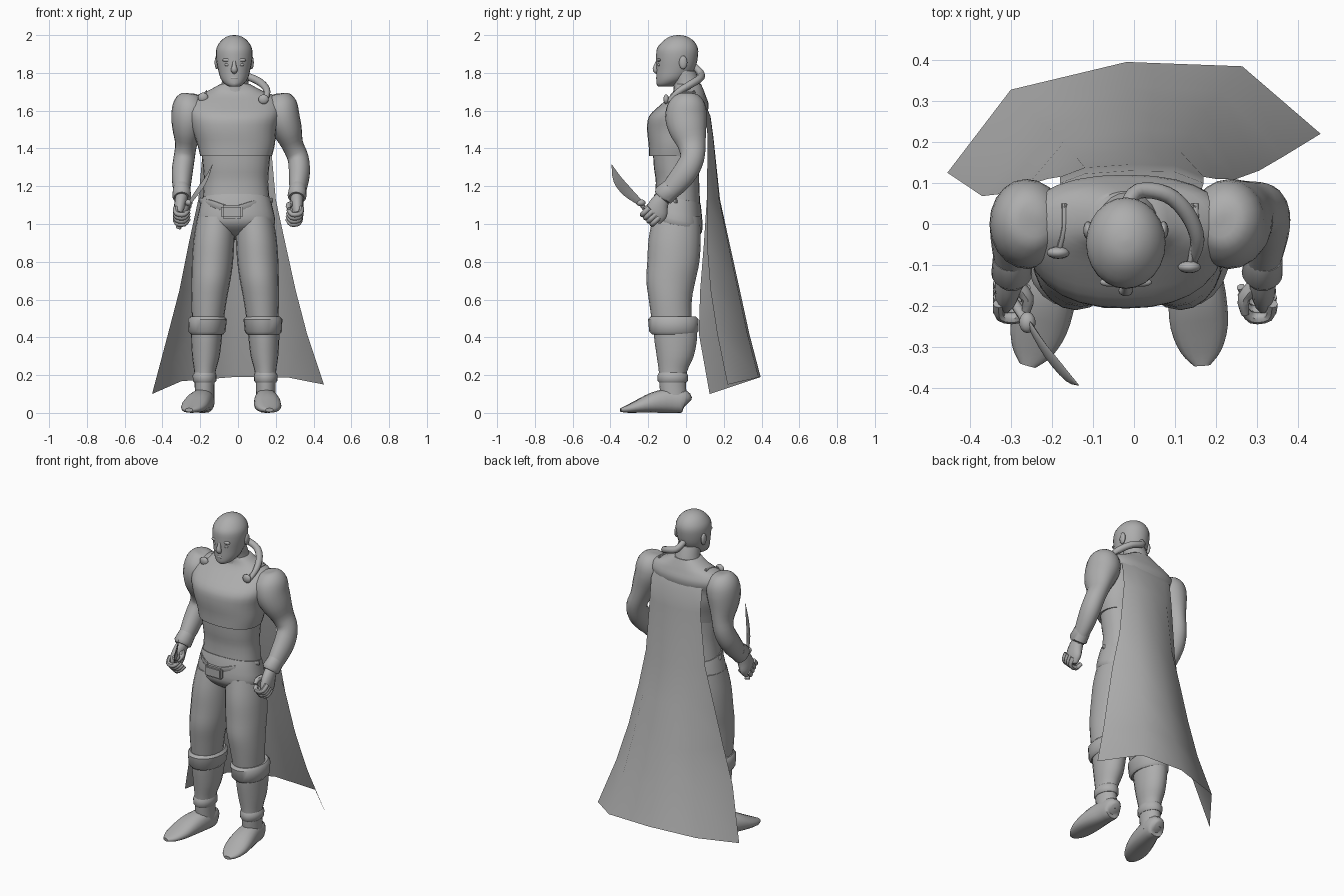
import bpy
import bmesh
import math
from mathutils import Vector

default = bpy.data.objects.get("Cube")
if default:
    bpy.data.objects.remove(default, do_unlink=True)

UNIT = .01       # all coordinates below are in hundredths
MID = -1.5       # x of the body's centre line
parts = []

grey = bpy.data.materials.new("plain grey")
grey.use_nodes = True
shade = (.42, .42, .42, 1)
grey.diffuse_color = shade
grey.node_tree.nodes["Principled BSDF"].inputs["Base Color"].default_value = shade


def finish(name, bm, closed=True):
    """Turn a bmesh into a named, coloured object."""
    if closed:
        bmesh.ops.recalc_face_normals(bm, faces=bm.faces)
    mesh = bpy.data.meshes.new(name)
    bm.to_mesh(mesh)
    bm.free()
    mesh.materials.append(grey)
    obj = bpy.data.objects.new(name, mesh)
    bpy.context.collection.objects.link(obj)
    parts.append(obj)
    return obj


def resample(stations, steps):
    """Catmull-Rom curve through stations of x, y, z and two radii."""
    pts = [Vector(s) * UNIT for s in stations]
    out = []
    for i in range(len(pts) - 1):
        a, b, c = pts[max(i - 1, 0)], pts[i], pts[i + 1]
        d = pts[min(i + 2, len(pts) - 1)]
        for k in range(steps):
            t = k / steps
            out.append(b + (c - a) * (t / 2)
                       + (a * 2 - b * 5 + c * 4 - d) * (t * t / 2)
                       + (b * 3 - a - c * 3 + d) * (t ** 3 / 2))
    return out + [pts[-1]]


def loft(name, stations, sides=20, steps=3, level=False, square=2, tilt=0):
    """Skin elliptical rings along a path; level keeps the rings horizontal."""
    rings = resample(stations, steps)
    spots = [Vector(r[:3]) for r in rings]
    bm = bmesh.new()
    loops, u = [], None
    for i, r in enumerate(rings):
        t = (spots[min(i + 1, len(spots) - 1)] - spots[max(i - 1, 0)]).normalized()
        if level:
            t = Vector((0, -tilt, 1)).normalized()
        if u is None:
            u = Vector((1, 0, 0)) if abs(t.x) < .9 else Vector((0, 0, 1))
        u = (u - t * u.dot(t)).normalized()
        v = t.cross(u)
        loop = []
        for k in range(sides):
            ang = math.tau * k / sides
            ca, sa = math.cos(ang), math.sin(ang)
            ca = math.copysign(abs(ca) ** (2 / square), ca)
            sa = math.copysign(abs(sa) ** (2 / square), sa)
            co = spots[i] + u * ca * max(r[3], .001) + v * sa * max(r[4], .001)
            co.z = max(co.z, 0)
            loop.append(bm.verts.new(co))
        loops.append(loop)
    for lo, hi in zip(loops, loops[1:]):
        for k in range(sides):
            n = (k + 1) % sides
            bm.faces.new((lo[k], lo[n], hi[n], hi[k]))
    bm.faces.new(loops[0])
    bm.faces.new(loops[-1])
    return finish(name, bm)


def ball(name, centre, radii):
    bm = bmesh.new()
    bmesh.ops.create_uvsphere(bm, u_segments=14, v_segments=8, radius=UNIT)
    bmesh.ops.scale(bm, vec=radii, verts=bm.verts)
    bmesh.ops.translate(bm, vec=Vector(centre) * UNIT, verts=bm.verts)
    return finish(name, bm)


def column(name, rows, **options):
    """Upright loft from rows of z, x, y and two radii."""
    return loft(name, [(x, y, z, a, b) for z, x, y, a, b in rows], level=True, **options)


# Torso: shirt with a hem, bare waist, trousers
column("shirt", [(136, -1, -6, 19, 13.5), (142, -1, -5.5, 20.5, 14.3),
                 (150, -2, -5, 22.3, 15.6), (157, -2, -4.3, 24, 15.3),
                 (163, -2, -.8, 25, 12.8), (167.5, MID, 1, 21.5, 9.6),
                 (170.5, MID, 1.5, 14.5, 8), (174, MID, 1, 8, 7)],
       sides=28, square=2.3)
column("waist", [(138, -1, -5, 18.3, 12.5), (130, -1, -5, 17.5, 12),
                 (122, -1, -4.5, 17, 11.5), (110, -1, -4.5, 18, 12)],
       sides=28, square=2.3)
column("trouser_seat", [(113.5, -1, -4.5, 18.1, 12.4), (108, -1, -4.8, 19.5, 13.4),
                        (100, -1, -5, 20.6, 14), (96, MID, -5, 16, 12),
                        (93, MID, -5, 7, 7)], sides=28, square=2.3, tilt=-.2)
column("neck", [(168, MID, 1, 9, 8), (174, MID, .5, 7.2, 7.2),
                (181, MID, -2, 6.8, 7)])

# Belt dipping to a softened plate at the front
loft("belt", [(-20, -5, 112.5, .7, 1.5), (-14, -15, 110.5, .8, 2.2), (-3, -18, 107, .8, 2.8),
              (9, -15.5, 110.5, .8, 2.2), (18, -5, 112.5, .7, 1.5)], sides=10, steps=4)
bm = bmesh.new()
bmesh.ops.create_cube(bm, size=UNIT)
bmesh.ops.scale(bm, vec=(11.5, 5, 7), verts=bm.verts)
bmesh.ops.bevel(bm, geom=bm.edges[:], offset=UNIT, segments=2, affect='EDGES')
bmesh.ops.translate(bm, vec=Vector((-3.2, -18, 106.5)) * UNIT, verts=bm.verts)
finish("belt_plate", bm)

# Head and face
column("head", [(172.7, -2, -11, 2.5, 3.5), (174, -2, -10, 4.8, 5.5),
                (177, -2, -7.5, 7.2, 8.2), (182, -2, -5.5, 8.6, 10.2),
                (188, -2, -4.8, 9.6, 11), (193, -2, -4.5, 9.4, 10.8),
                (197, -2, -4, 7, 8), (199.3, -2, -4, 3.7, 4.3),
                (200, -2, -4, .5, .5)], sides=24)
loft("nose", [(-2, -14.5, 187, .8, 1), (-2, -15.8, 184, 1.1, 1.2),
              (-2, -16.2, 181.5, 1.8, 1.5), (-2, -15, 180, 1, .8)], sides=10)
ball("lips", (-2, -14.7, 177.3), (2.6, 1.2, 1))
ball("chin", (-2, -13.7, 174.5), (2.4, 1.9, 1.6))
for s, side in ((-1, "right"), (1, "left")):
    ball(side + "_eye", (-2 + s * 3.7, -14.3, 184.3), (1.5, .8, .8))
    ball(side + "_brow", (-2 + s * 3.6, -14.2, 186.8), (2.8, 1.1, 1))
    ball(side + "_ear", (-2 + s * 9.2, -1.5, 185.5), (1.2, 2.2, 3.6))

# Braid hanging over the left shoulder
loft("braid", [(-2, 4, 184, 1.7, 1.7), (1, 8, 179.5, 1.9, 1.9), (8, 7.2, 177, 2, 2),
               (13, 2.5, 174, 2, 2), (15.5, -4, 170, 1.7, 1.7),
               (14, -10, 164, 1, 1)], sides=12, steps=4)


def leg(side, s, splay):
    """Thigh, boot, cuffs and foot of one leg."""
    def put(rows):
        return [(z, MID + s * x, y, a, b) for z, x, y, a, b in rows]
    column(side + "_thigh", put([(104, 10, -5, 10, 12.5), (92, 11.2, -6, 10.8, 13.8),
                                 (80, 12, -6.7, 10.9, 13.8), (70, 12.8, -8, 10.3, 13),
                                 (60, 13.8, -8.3, 9.4, 11.4), (48, 14.5, -7.5, 8.3, 10.5)]))
    column(side + "_boot", put([(48, 15, -6, 8.6, 11.3), (40, 15.2, -5.5, 8.2, 11.4),
                                (30, 15.5, -5.7, 7.3, 9.8), (22, 16, -6.9, 5.7, 7.5),
                                (14, 16.2, -7, 5.2, 7), (5, 16.2, -6, 5.2, 7)]))
    column(side + "_knee_cuff", put([(41.5, 14.9, -6.5, 8.5, 11.5), (43, 14.9, -6.5, 9.8, 13),
                                     (49.5, 14.7, -6.7, 10.3, 13.4),
                                     (51, 14.7, -6.7, 9, 12)]), steps=1)
    column(side + "_ankle_cuff", put([(16, 16.2, -7, 5.4, 7.2), (17, 16.2, -7, 6.2, 8),
                                      (20, 16.2, -7, 6.3, 8), (21.5, 16, -7, 5.5, 7.2)]),
           steps=1)
    rows = [(.8, 5, 2.5, 3), (-1, 6, 5, 6), (-8, 6.5, 5.8, 6.5), (-17, 5.5, 7, 5.5),
            (-25, 3.5, 7, 3.5), (-31, 2, 5, 2), (-34.5, 1.5, 2, 1)]
    loft(side + "_foot", [(MID + s * (16 + splay * max(-y - 5, 0) / 28), y, z, a, b)
                          for y, z, a, b in rows], sides=16, square=2.3)


def arm(side, s, splay):
    """Arm, wrist band and curled hand; splay pushes the elbow outward."""
    def put(rows):
        return [(MID + s * (x + splay * min(max((158 - z) / 22, 0), 1 - (128 - z) / 50)),
                 y, z, a, b) for x, y, z, a, b in rows]
    loft(side + "_arm", put([(22.4, 1, 169, 1, 1), (22.6, 1, 168, 5.5, 6),
                             (23.8, .7, 163.5, 8.8, 9.8), (24.6, 0, 157, 9.2, 11),
                             (25.3, 1, 150, 8, 10), (26, 3, 142, 5.8, 7.5),
                             (27, 3.3, 135, 5.6, 6.4), (28, 0, 128, 5.6, 6.6),
                             (28.3, -5.5, 121, 4.9, 6), (28.3, -12.5, 113.5, 3.6, 4.2)]))
    loft(side + "_wrist_band", put([(28.3, -8, 118.5, 4.6, 5.4), (28.3, -12, 115, 5, 5.8),
                                    (28.3, -12.8, 114, 4, 4.6)]), steps=1)
    loft(side + "_palm", put([(28.3, -12, 114.5, 3.3, 3.8), (29, -14.5, 110, 3.3, 5.3),
                              (29.7, -16, 105, 2.8, 6), (30, -17, 101, 1.6, 3.7)]),
         sides=14)
    for i in range(4):
        y, z = -14.3 - 1.7 * i, 103.5 + 1.7 * i
        loft(f"{side}_finger_{i}", put([(31.5, y, z, 1.4, 1.4), (31, y - 3, z - 3, 1.4, 1.4),
                                        (27, y - 3.5, z - 3.5, 1.4, 1.4),
                                        (24.5, y - 1, z - 1, 1, 1)]), sides=8)
    loft(side + "_thumb", put([(28, -14, 111, 1.9, 1.9), (24.5, -18, 110, 1.6, 1.6),
                               (25, -22, 108, 1, 1)]), sides=8)


leg("right", -1, 8)
leg("left", 1, 2)
arm("right", -1, 0)
arm("left", 1, 6)

# Curved knife in the right hand
loft("knife_handle", [(-31.5, -15.5, 98, 1.5, 1.5), (-29, -19.5, 104.5, 1.2, 1.2),
                      (-26, -24, 111, 1.3, 1.3)], sides=10)
ball("knife_guard", (-26, -24, 111.3), (2, 2.6, 1.8))
loft("knife_blade", [(-25.5, -24.5, 111.5, .5, 1.6), (-21.5, -31, 117, .5, 2.7),
                     (-17, -36.3, 123.5, .4, 2.4), (-13.5, -39.3, 131.5, .1, .1)], sides=8)

# Cape: rows of z, lift at each edge, left and right edge (x, y), and depth at the back
rows = [(164, 7, 7, (-17, 4), (15, 4), 10), (157, 2, 2, (-18, 10), (17, 10), 13),
        (146, 0, 0, (-18, 11.5), (17, 11.5), 14.5), (113, 0, 0, (-21, 11), (20, 11), 18),
        (90, 0, 0, (-26, 9.5), (25, 11), 23), (65, 0, 0, (-31, 7.5), (30.5, 13), 28.5),
        (42, 0, 0, (-37, 6.8), (36.5, 16.5), 33.5),
        (19, -9, -4, (-45.5, 12.5), (45.5, 22), 39.5)]
folds = [(0, 1), (.17, .25), (.48, 0), (.79, .06), (1, 1)]   # across, pull to the edge
bm = bmesh.new()
grid = []
for z, lift_a, lift_b, (xa, ya), (xb, yb), back in rows:
    line = []
    for f, pull in folds:
        edge, lift = (ya, lift_a) if f < .5 else (yb, lift_b)
        spot = Vector((xa + (xb - xa) * f, back + (edge - back) * pull, z + lift * pull))
        line.append(bm.verts.new(spot * UNIT))
    grid.append(line)
for up, low in zip(grid, grid[1:]):
    for k in range(len(folds) - 1):
        bm.faces.new((up[k + 1], up[k], low[k], low[k + 1]))
finish("cape", bm, closed=False)

# Cape cords and clasps at the shoulders
for side, top, end in (("right", -17, (-18.5, -7, 167)), ("left", 15, (13.5, -10.5, 166))):
    x, y, z = end
    loft(side + "_cord", [(top, 5, 169.5, .7, .7), (top, -1, 169.5, .7, .7),
                          (x, y, z, .7, .7)], sides=8)
    ball(side + "_clasp", end, (2.8, 1.5, 2.6))

# Smooth shading with sharp creases kept
bpy.ops.object.select_all(action='DESELECT')
for obj in parts:
    obj.select_set(True)
bpy.context.view_layer.objects.active = parts[0]
bpy.ops.object.shade_smooth_by_angle(angle=math.radians(45))
